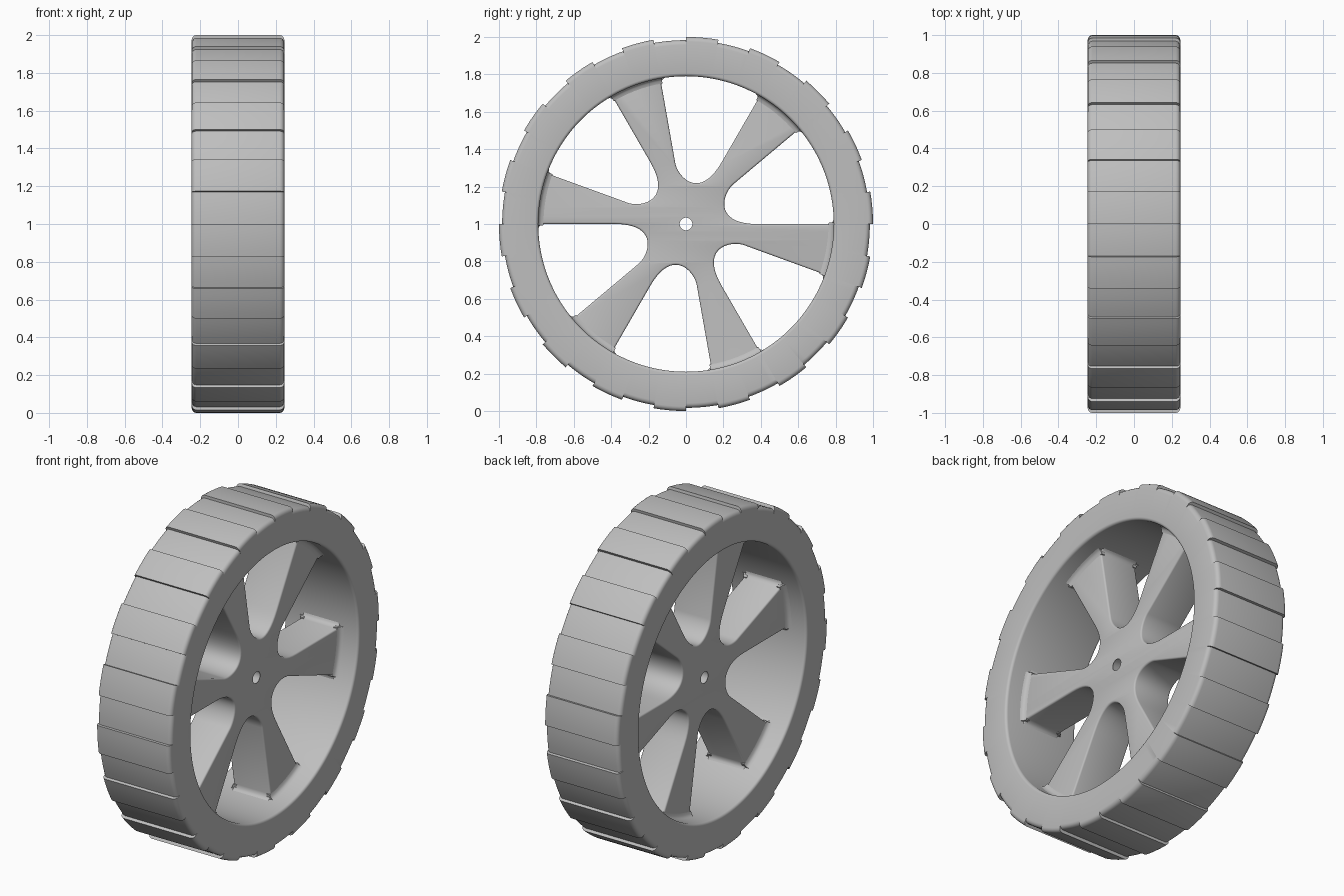
import bpy, bmesh
from math import sin, cos, pi, radians
from mathutils import Matrix, Vector

if "Cube" in bpy.data.objects:
    bpy.data.objects.remove(bpy.data.objects["Cube"])

grey = bpy.data.materials.new("light grey")
grey.use_nodes = True
colour = (0.52, 0.52, 0.52, 1)
grey.diffuse_color = colour
grey.node_tree.nodes["Principled BSDF"].inputs["Base Color"].default_value = colour

HALF = 0.245     # half width of the rim
BORE = 0.79      # inner radius of the rim
WEB = 0.122      # half thickness of the spokes
ROUND = 0.025    # edge rounding


def add_object(name, mesh):
    ob = bpy.data.objects.new(name, mesh)
    bpy.context.collection.objects.link(ob)
    mesh.materials.clear()
    mesh.materials.append(grey)
    bpy.ops.object.select_all(action='DESELECT')
    ob.select_set(True)
    bpy.context.view_layer.objects.active = ob
    bpy.ops.object.shade_smooth_by_angle(angle=radians(35))
    return ob


def sweep(bm, sections, closed):
    """Join (angle, [(x, radius), ...]) sections around the x axis."""
    rings = [[bm.verts.new((x, r * cos(a), 1 + r * sin(a))) for x, r in pts]
             for a, pts in sections]
    n = len(rings[0])
    pairs = list(zip(rings, rings[1:] + rings[:1]))
    for r0, r1 in pairs if closed else pairs[:-1]:
        for i in range(n):
            j = (i + 1) % n
            bm.faces.new((r0[i], r0[j], r1[j], r1[i]))
    if not closed:
        bm.faces.new(rings[0])
        bm.faces.new(rings[-1])


def finish(bm, name):
    bmesh.ops.remove_doubles(bm, verts=bm.verts, dist=1e-5)
    bmesh.ops.recalc_face_normals(bm, faces=bm.faces)
    mesh = bpy.data.meshes.new(name)
    bm.to_mesh(mesh)
    bm.free()
    return add_object(name, mesh)


def rim_section(outer):
    """Rim cross-section with rounded edges."""
    pts = []
    for r, rad, start in ((outer, ROUND, 0), (BORE, 0.016, 2)):
        for k in range(2):
            q = start + k
            sx = 1 if q in (0, 3) else -1
            sr = 1 if q < 2 else -1
            cx, cr = sx * (HALF - rad), r - sr * rad
            pts += [(cx + rad * cos(t), cr + rad * sin(t))
                    for t in [(q + s / 4) * pi / 2 for s in range(5)]]
    return pts


# Rim: eighteen raised tread blocks alternate with shallow gaps
bm = bmesh.new()
sections = []
for k in range(36):
    radius = 1.0 if k % 2 == 0 else 0.983
    sections += [(radians(10 * k + 2 * s), rim_section(radius)) for s in range(6)]
sweep(bm, sections, True)
finish(bm, "treaded_rim")


# Spoked hub: flat outline with six rounded windows and an axle hole
def polar(r, deg):
    return Vector((r * cos(radians(deg)), r * sin(radians(deg))))


def bezier(a, b, c, d, t):
    u = 1 - t
    return a * u**3 + b * 3 * u * u * t + c * 3 * u * t * t + d * t**3


outline = []
flare = [(0.76, 0), (0.778, 0.5), (0.787, 1.2), (0.792, 2.2), (0.81, 2.2)]
for k in range(6):
    base = 60 * k
    outline += [polar(0.81, base + a) for a in range(-18, 0, 3)]
    outline += [polar(r, base + a) for r, a in reversed(flare)]
    ends = [polar(0.38, base), polar(0.14, base),
            polar(0.26, base + 40), polar(0.33, base + 40)]
    outline += [bezier(*ends, i / 20) for i in range(21)]
    outline += [polar(r, base + 40 - a) for r, a in flare]
hole = [polar(0.044, 10 * k) for k in range(36)]

curve = bpy.data.curves.new("hub_outline", 'CURVE')
curve.dimensions = '2D'
curve.fill_mode = 'BOTH'
edge = 0.01
curve.extrude = WEB - edge
curve.bevel_depth = edge
curve.bevel_resolution = 2
curve.offset = -edge
for loop in (outline, hole):
    spline = curve.splines.new('POLY')
    spline.points.add(len(loop) - 1)
    for point, p in zip(spline.points, loop):
        point.co = (p.x, p.y, 0, 1)
    spline.use_cyclic_u = True
helper = bpy.data.objects.new("hub_outline", curve)
bpy.context.collection.objects.link(helper)
graph = bpy.context.evaluated_depsgraph_get()
mesh = bpy.data.meshes.new_from_object(helper.evaluated_get(graph))
bpy.data.objects.remove(helper)
# Stand the plate upright with its thickness along x
mesh.transform(Matrix(((0, 0, 1, 0), (1, 0, 0, 0), (0, 1, 0, 1), (0, 0, 0, 1))))
bm = bmesh.new()
bm.from_mesh(mesh)
finish(bm, "spoked_hub")

# Fillets blending the spoke faces into the rim
bm = bmesh.new()
fillet = [(0.1, 0.81), (0.1, 0.762), (WEB, 0.762), (WEB + 0.004, 0.776),
          (WEB + 0.013, 0.787), (WEB + 0.03, 0.792), (WEB + 0.03, 0.81)]
for k in range(6):
    for side in (1, -1):
        pts = [(side * x, r) for x, r in fillet]
        sweep(bm, [(radians(60 * k - 20.5 + 3 * s), pts) for s in range(8)], False)
finish(bm, "spoke_fillets")
